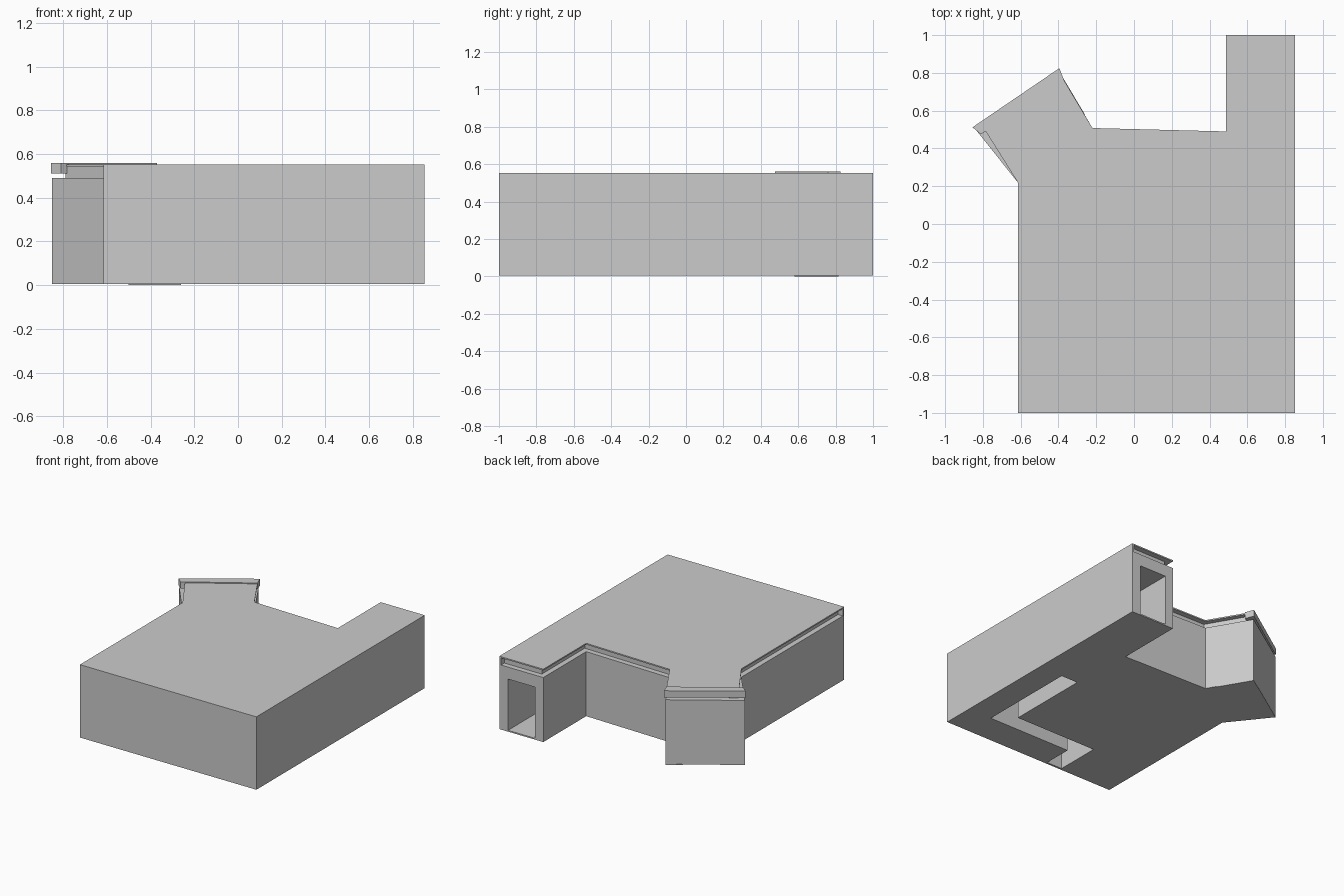
import bpy, bmesh

if "Cube" in bpy.data.objects:
    bpy.data.objects.remove(bpy.data.objects["Cube"])

FLOOR, LEDGE, ROOF = 0.005, 0.49, 0.553


def prism(name, outline, z0, z1):
    """Extrude a flat plan outline between two heights."""
    bm = bmesh.new()
    base = bm.faces.new([bm.verts.new((x, y, z0)) for x, y in outline])
    ext = bmesh.ops.extrude_face_region(bm, geom=[base])
    top = [v for v in ext["geom"] if isinstance(v, bmesh.types.BMVert)]
    bmesh.ops.translate(bm, verts=top, vec=(0, 0, z1 - z0))
    bmesh.ops.recalc_face_normals(bm, faces=bm.faces)
    mesh = bpy.data.meshes.new(name)
    bm.to_mesh(mesh)
    bm.free()
    obj = bpy.data.objects.new(name, mesh)
    bpy.context.collection.objects.link(obj)
    return obj


def box(name, x0, x1, y0, y1, z0, z1):
    return prism(name, [(x0, y0), (x1, y0), (x1, y1), (x0, y1)], z0, z1)


def cut(target, cutter):
    """Subtract a cutter and hide it."""
    mod = target.modifiers.new(cutter.name, "BOOLEAN")
    mod.operation = "DIFFERENCE"
    mod.solver = "EXACT"
    mod.object = cutter
    cutter.hide_render = True
    cutter.hide_viewport = True


# Main walls with the angled wing and the rear wing
plan = [(-0.615, -1), (0.853, -1), (0.853, 1), (0.487, 1), (0.487, 0.49),
        (-0.22, 0.508), (-0.40, 0.815), (-0.85, 0.515), (-0.615, 0.22)]
walls = prism("walls", plan, FLOOR, LEDGE)

# Rear doorway passage and the stepped channel in the underside
cut(walls, box("doorway_cutter", 0.555, 0.78, 0.05, 1.1, 0.015, 0.40))
channel = [(0.655, 0), (0.515, 0), (0.515, -0.64), (-0.17, -0.64),
           (-0.17, -0.985), (-0.04, -0.985), (-0.04, -0.765), (0.655, -0.765)]
cut(walls, prism("channel_cutter", channel, -0.1, 0.40))

# Recessed band under the roof, flush only on the front and right
core = [(-0.575, -1), (0.853, -1), (0.853, 0.96), (0.527, 0.96), (0.527, 0.45),
        (-0.24, 0.468), (-0.41, 0.76), (-0.79, 0.505), (-0.575, 0.23)]
prism("recessed_band", core, LEDGE, 0.545)
box("front_parapet", -0.615, 0.853, -1, -0.985, LEDGE, 0.545)
box("right_parapet", 0.838, 0.853, -1, 1, LEDGE, 0.545)

# Thin roof slab
roof = plan[:6] + [(-0.37, 0.76), (-0.40, 0.82), (-0.81, 0.53)] + plan[8:]
prism("roof_slab", roof, 0.543, ROOF)

# Raised trim across the end of the angled wing
prism("wing_end_trim", [(-0.37, 0.76), (-0.395, 0.825), (-0.855, 0.512),
                        (-0.81, 0.475)], 0.51, 0.56)
# Thin sole under the wing end
prism("wing_sole", [(-0.26, 0.58), (-0.40, 0.815), (-0.50, 0.75)], 0, FLOOR + 0.001)
